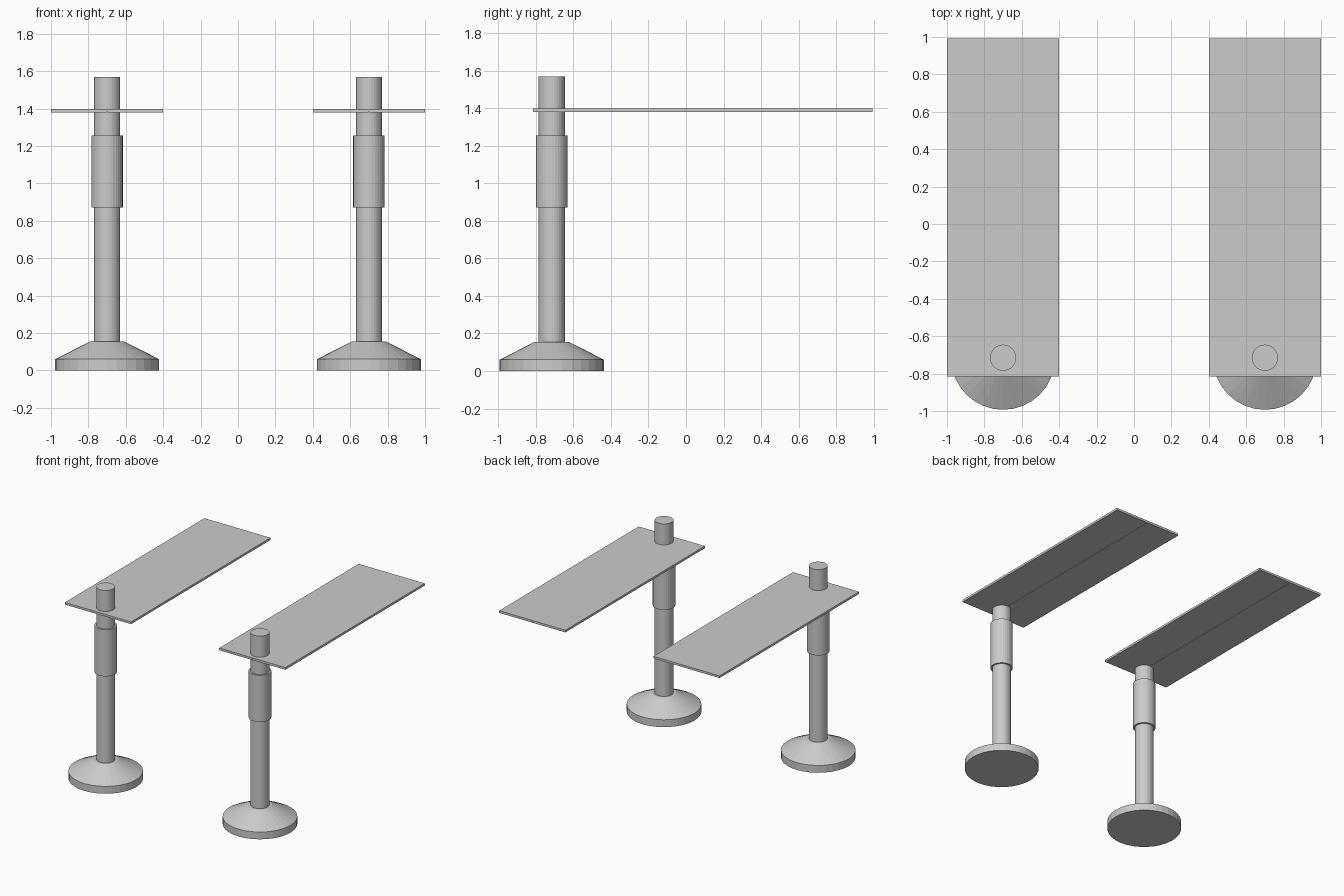
import bpy, bmesh, math

if "Cube" in bpy.data.objects:
    bpy.data.objects.remove(bpy.data.objects["Cube"])

SIDES = 32
POST_X, POST_Y = 0.70, -0.715


def finish(bm, name):
    bmesh.ops.recalc_face_normals(bm, faces=bm.faces[:])
    mesh = bpy.data.meshes.new(name)
    bm.to_mesh(mesh)
    bm.free()
    obj = bpy.data.objects.new(name, mesh)
    bpy.context.collection.objects.link(obj)
    return obj


def turned(name, x, y, profile):
    """Closed round part from (radius, z) rings."""
    bm = bmesh.new()
    rings = []
    for r, z in profile:
        rings.append([bm.verts.new((x + r * math.cos(2 * math.pi * i / SIDES),
                                    y + r * math.sin(2 * math.pi * i / SIDES), z))
                      for i in range(SIDES)])
    for a, b in zip(rings, rings[1:]):
        for i in range(SIDES):
            j = (i + 1) % SIDES
            bm.faces.new((a[i], a[j], b[j], b[i]))
    bm.faces.new(rings[0])
    bm.faces.new(rings[-1])
    return finish(bm, name)


def extruded(name, outline, y0, y1):
    """Closed part from an (x, z) outline pushed along y."""
    bm = bmesh.new()
    face = bm.faces.new([bm.verts.new((x, y0, z)) for x, z in outline])
    out = bmesh.ops.extrude_face_region(bm, geom=[face])["geom"]
    # The extrusion keeps the starting face as the near end cap
    verts = [g for g in out if isinstance(g, bmesh.types.BMVert)]
    bmesh.ops.translate(bm, verts=verts, vec=(0, y1 - y0, 0))
    return finish(bm, name)


for side, s in (("left", -1), ("right", 1)):
    x = s * POST_X
    # Weighted foot with sloping top
    turned(f"{side}_base", x, POST_Y,
           [(0.278, 0), (0.278, 0.06), (0.091, 0.155)])
    # Upright pole, passing through the panel
    turned(f"{side}_post", x, POST_Y, [(0.07, 0.15), (0.07, 1.57)])
    # Thicker sleeve around the pole
    turned(f"{side}_sleeve", x, POST_Y, [(0.084, 0.872), (0.084, 1.255)])
    # Long flat panel with a fine centre seam underneath
    extruded(f"{side}_panel",
             [(x - 0.3, 1.38), (x - 0.002, 1.38), (x, 1.39), (x + 0.002, 1.38),
              (x + 0.3, 1.38), (x + 0.3, 1.398), (x - 0.3, 1.398)],
             -0.815, 0.993)
